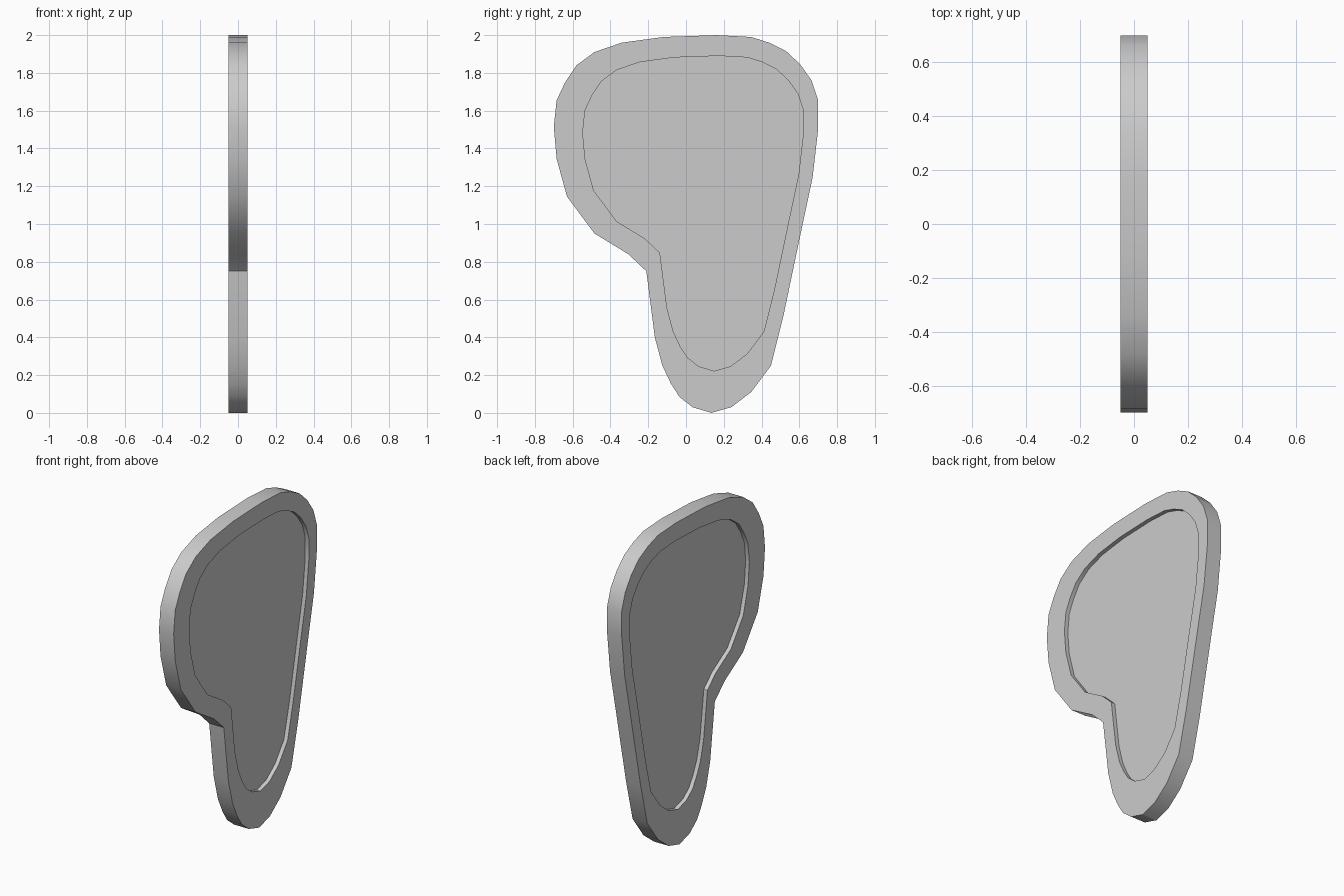
import bpy
import bmesh

if "Cube" in bpy.data.objects:
    bpy.data.objects.remove(bpy.data.objects["Cube"])

# Outline of the plaque in the y-z plane, counter-clockwise from the foot
OUTLINE = [
    (0.135, 0.0), (0.24, 0.03), (0.345, 0.11), (0.45, 0.25), (0.515, 0.51),
    (0.605, 0.94), (0.67, 1.245), (0.70, 1.505), (0.70, 1.655), (0.665, 1.76),
    (0.605, 1.845), (0.53, 1.915), (0.44, 1.96), (0.345, 1.99), (0.165, 2.0),
    (-0.12, 1.99), (-0.34, 1.96), (-0.485, 1.91), (-0.58, 1.84), (-0.64, 1.75),
    (-0.685, 1.655), (-0.70, 1.515), (-0.685, 1.345), (-0.63, 1.145),
    (-0.485, 0.95), (-0.305, 0.84), (-0.21, 0.75), (-0.165, 0.40),
    (-0.125, 0.25), (-0.08, 0.155), (-0.035, 0.085), (0.035, 0.03),
]
HALF = 0.05      # half thickness of the rim
FLOOR = 0.025    # half thickness of the recessed panel
SCALE, DY, DZ = 0.834, 0.037, 0.222   # recess is a scaled copy of the outline

bm = bmesh.new()


def ring(x, inner=False):
    s, dy, dz = (SCALE, DY, DZ) if inner else (1, 0, 0)
    return [bm.verts.new((x, y * s + dy, z * s + dz)) for y, z in OUTLINE]


def bridge(a, b):
    n = len(a)
    for i in range(n):
        j = (i + 1) % n
        bm.faces.new((a[i], a[j], b[j], b[i]))


# Back floor, back rim, outer edge, front rim, front floor
rings = [ring(-FLOOR, True), ring(-HALF, True), ring(-HALF),
         ring(HALF), ring(HALF, True), ring(FLOOR, True)]
for a, b in zip(rings, rings[1:]):
    bridge(a, b)
bm.faces.new(list(reversed(rings[0])))
bm.faces.new(rings[-1])
bmesh.ops.recalc_face_normals(bm, faces=bm.faces)

mesh = bpy.data.meshes.new("recessed_plaque")
bm.to_mesh(mesh)
bm.free()
plaque = bpy.data.objects.new("recessed_plaque", mesh)
bpy.context.collection.objects.link(plaque)

# Smooth rim edge, sharp corners
bpy.context.view_layer.objects.active = plaque
plaque.select_set(True)
bpy.ops.object.shade_smooth_by_angle()
